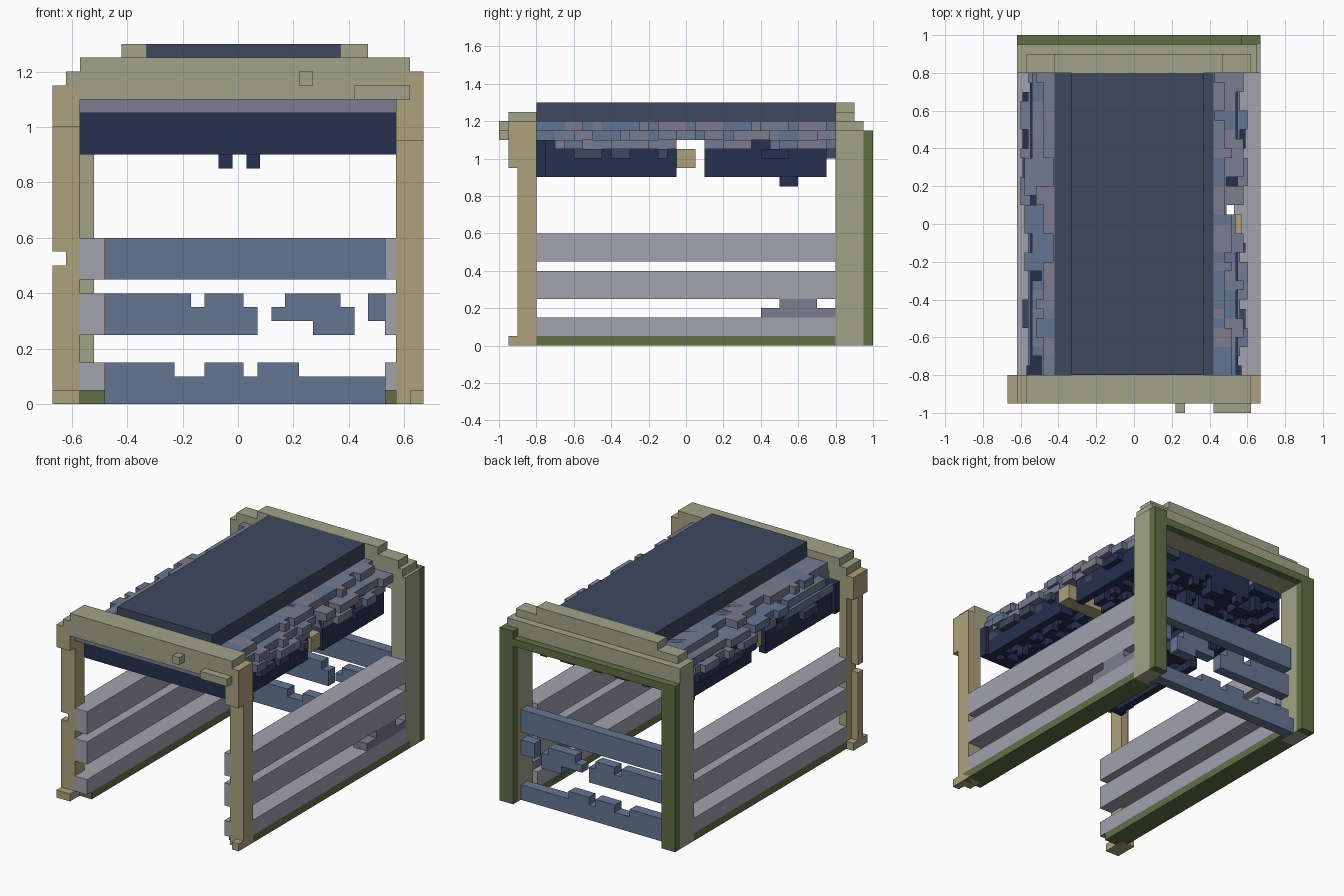
import bpy, bmesh, random

if "Cube" in bpy.data.objects:
    bpy.data.objects.remove(bpy.data.objects["Cube"])
random.seed(4)
V = 0.05  # block size


def mat(name, c):
    m = bpy.data.materials.new(name)
    m.diffuse_color = (*c, 1)
    m.use_nodes = True
    m.node_tree.nodes["Principled BSDF"].inputs["Base Color"].default_value = m.diffuse_color
    return m


TAN = mat("tan", (0.42, 0.36, 0.20))
SAGE = mat("sage", (0.36, 0.37, 0.25))
GREEN = mat("green", (0.12, 0.16, 0.06))
GREY = mat("pale_grey", (0.36, 0.36, 0.42))
SLATE = mat("slate", (0.05, 0.065, 0.11))
NAVY = mat("navy", (0.02, 0.03, 0.08))
BLUE = mat("blue", (0.13, 0.18, 0.29))
STEEL = mat("steel_blue", (0.17, 0.20, 0.29))
MAUVE = mat("mauve", (0.20, 0.20, 0.28))


def part(name, boxes, *mats):
    """One object from boxes (x0, x1, y0, y1, z0, z1), colours picked at random."""
    bm = bmesh.new()
    for x0, x1, y0, y1, z0, z1 in boxes:
        vs = bmesh.ops.create_cube(bm, size=1)["verts"]
        for v in vs:
            v.co = ((x0 + x1) / 2 + v.co.x * (x1 - x0),
                    (y0 + y1) / 2 + v.co.y * (y1 - y0),
                    (z0 + z1) / 2 + v.co.z * (z1 - z0))
        i = random.randrange(len(mats))
        for f in {f for v in vs for f in v.link_faces}:
            f.material_index = i
    me = bpy.data.meshes.new(name)
    bm.to_mesh(me)
    bm.free()
    for m in mats:
        me.materials.append(m)
    ob = bpy.data.objects.new(name, me)
    bpy.context.collection.objects.link(ob)
    return ob


# Front posts and stepped front beam
part("front_left_post", [(-.62, -.57, -.9, -.8, 0, 1.1), (-.67, -.62, -.9, -.85, .05, .5),
                         (-.67, -.62, -.9, -.85, .55, 1.0), (-.67, -.57, -.95, -.8, 0, .05),
                         (-.67, -.57, -.95, -.8, 1.0, 1.15)], TAN)
part("front_right_post", [(.57, .67, -.9, -.8, 0, 1.05), (.62, .67, -.95, -.9, 0, .05),
                          (.57, .67, -.95, -.8, .95, 1.2)], TAN)
part("front_beam_top", [(-.62, .62, -.95, -.8, 1.1, 1.2), (-.57, .62, -.95, -.8, 1.2, 1.25),
                        (.42, .62, -1.0, -.95, 1.1, 1.15),
                        (.22, .27, -1.0, -.95, 1.15, 1.2)], SAGE)
part("front_beam_lower", [(-.57, .57, -.9, -.8, 1.05, 1.1)], MAUVE)

# Back columns, arched beam and flat outer frame
part("back_columns", [(-.62, -.52, .8, .95, 0, 1.2), (.57, .67, .8, .95, 0, 1.15)], SAGE)
part("back_beam", [(-.62, .65, .8, .95, 1.05, 1.2), (-.57, .62, .8, .9, 1.2, 1.25),
                   (-.42, .47, .8, .9, 1.25, 1.3)], SAGE)
part("back_frame", [(-.62, -.52, .95, 1.0, 0, 1.1), (.57, .67, .95, 1.0, 0, 1.15),
                    (-.52, .57, .95, 1.0, 1.05, 1.1)], GREEN)

# Three slats along each side with a green sill below; the inner layer passes the front post
RAILS = ((.05, .15), (.25, .4), (.45, .6))
for side, outer, s in (("left", -.62, 1), ("right", .67, -1)):
    def span(a, b):
        return sorted((outer + s * a, outer + s * b))
    part(side + "_slats", [(*span(0, .05), -.8, .8, a, b) for a, b in RAILS], GREY)
    part(side + "_slats_inner", [(*span(.05, .14), -.9, .8, a, b) for a, b in RAILS], GREY)
    part(side + "_sill", [(*span(0, .14), -.85, .85, 0, .05)], GREEN)
part("side_lump", [(.57, .67, .4, .8, .15, .2), (.57, .67, .5, .7, .2, .25)], MAUVE)

# Ragged slats across the back
BACK = ((-.5, .57, .45, .6), (-.48, -.17, .25, .4), (-.17, .07, .25, .35),
        (-.12, .02, .35, .4), (.12, .22, .3, .35), (.17, .37, .3, .4),
        (.27, .42, .25, .35), (.47, .57, .3, .4), (-.52, .57, 0, .1),
        (-.48, -.23, .1, .15), (-.12, .02, .1, .15), (.07, .22, .1, .15))
part("back_slats", [(a, b, .85, .92, c, d) for a, b, c, d in BACK], BLUE)

# Canopy: flat top over a core, front valance and cross bar
part("canopy_top", [(-.33, .37, -.8, .8, 1.2, 1.3)], SLATE)
part("canopy_core", [(-.42, .42, -.8, .8, 1.1, 1.2)], SLATE)
part("front_valance", [(-.57, .57, -.8, -.75, .9, 1.1)], NAVY)
part("cross_bar", [(-.52, .57, -.05, .05, .95, 1.05)], TAN)

# Dark rough underside, in two pads with a gap at the cross bar
pads = [(-.07, -.02, .5, .6, .85, .95), (.03, .08, .5, .6, .85, .95)]
for j in range(1, 31):
    y = -.8 + j * V
    if -.06 < y < .09:
        continue
    for i in range(22):
        x = -.55 + i * V
        low = .9 if i in (0, 21) else random.choice((.9, .95, .95, 1.0))
        pads.append((x, x + V, y, y + V, low, 1.1))
part("canopy_underside", pads, NAVY)

# Rough blocks stepping down both edges of the canopy
for side, s in (("left", -1), ("right", 1)):
    shoulder = []
    for z, reach in ((1.0, .55), (1.05, .56), (1.1, .54), (1.15, .48)):
        j = 0
        while j < 32:
            n = min(random.choice((1, 1, 2, 2, 3)), 32 - j)
            y = -.8 + j * V
            j += n
            if z < 1.1 and y < .09 and y + n * V > -.04:
                continue
            x0, x1 = sorted((s * .3, s * (reach + random.choice((-V, 0, 0, V * .8)))))
            shoulder.append((x0, x1, y, y + n * V, z, z + V))
    part(side + "_canopy_shoulder", [b for b in shoulder if b[4] > 1.02], BLUE, STEEL, MAUVE)
    part(side + "_canopy_fringe", [b for b in shoulder if b[4] < 1.02], NAVY, SLATE)
